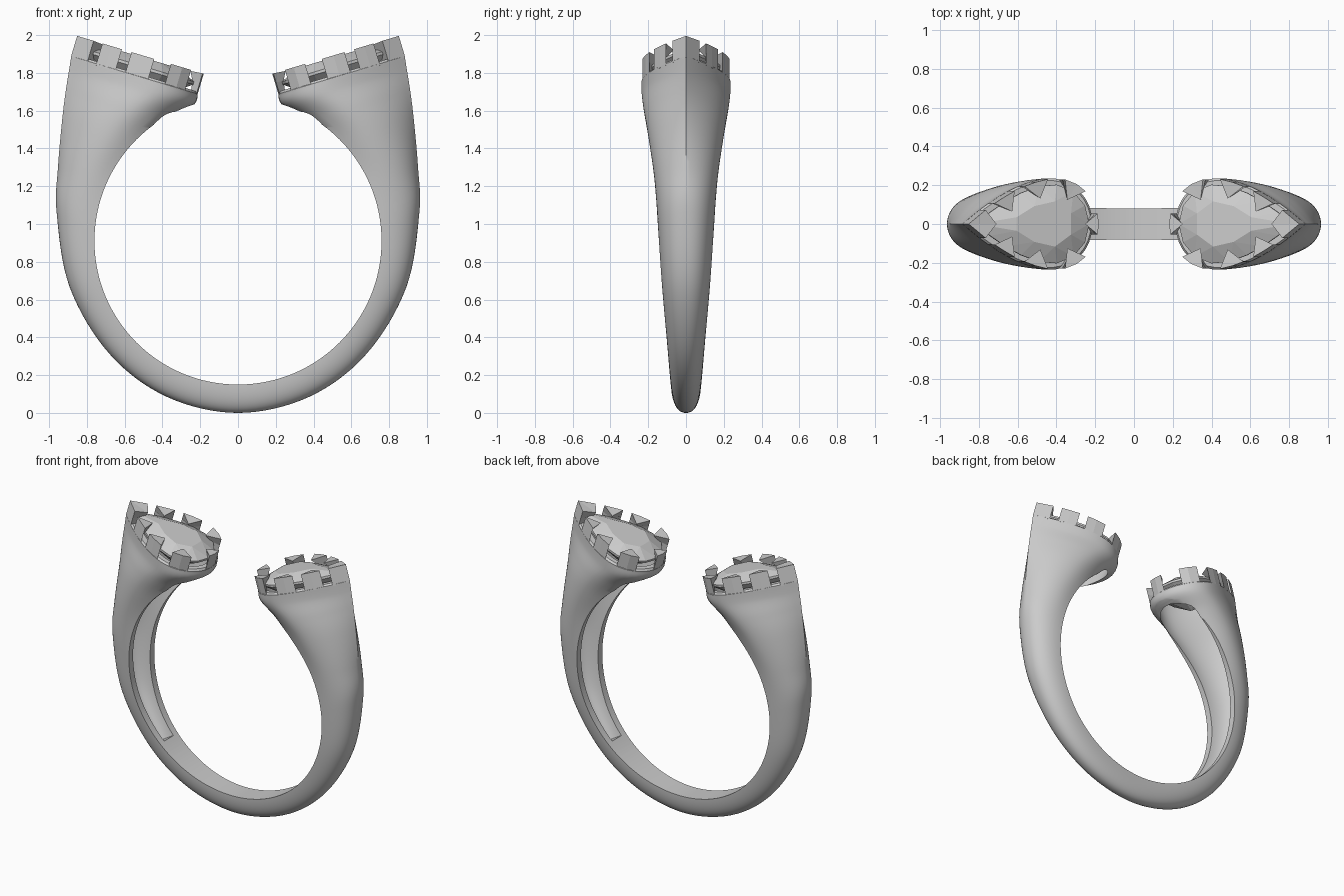
import bpy, bmesh
from math import sin, cos, pi, radians, hypot
from mathutils import Vector, Matrix

if "Cube" in bpy.data.objects:
    bpy.data.objects.remove(bpy.data.objects["Cube"])

CZ, R = 0.91, 0.76            # finger hole centre height and radius
NF, NS = 4, 18                # section points: inner flat, outer curve


def make(name, bm, smooth=None):
    bm.normal_update()
    bmesh.ops.recalc_face_normals(bm, faces=bm.faces)
    me = bpy.data.meshes.new(name)
    bm.to_mesh(me)
    bm.free()
    ob = bpy.data.objects.new(name, me)
    bpy.context.collection.objects.link(ob)
    if smooth:
        shade(ob, smooth)
    return ob


def shade(ob, deg):
    bpy.ops.object.select_all(action='DESELECT')
    ob.select_set(True)
    bpy.context.view_layer.objects.active = ob
    bpy.ops.object.shade_smooth_by_angle(angle=radians(deg))


def pear(u):
    """Half width (0..1) of the pear outline at u along its length."""
    if u < .33:
        return max(0, 1 - ((.33 - u) / .33) ** 2) ** .5
    return 1 - ((u - .33) / .67) ** 1.7


def half_section(m):
    """Half profile morphing from a D shape (m=0) to a pear (m=1)."""
    pts = []
    u0 = .33 * (1 - cos(pi / 4))
    for j in range(NF + NS + 1):
        if j <= NF:
            a = j / NF * pi / 4
            d, p = (0, j / NF), (.33 * (1 - cos(a)), sin(a))
        else:
            q = (j - NF) / NS
            u = u0 + (1 - u0) * q
            d = (sin(q * pi / 2) ** .75, max(0, cos(q * pi / 2)) ** .9)
            p = (u, max(0, pear(u)))
        pts.append((d[0] + (p[0] - d[0]) * m, d[1] + (p[1] - d[1]) * m))
    pts[-1] = (1, 0)
    return pts


def spline(keys, n):
    """Catmull-Rom through tuples."""
    out = []
    for i in range(len(keys) - 1):
        p0, p1 = keys[max(i - 1, 0)], keys[i]
        p2, p3 = keys[i + 1], keys[min(i + 2, len(keys) - 1)]
        for k in range(n):
            t = k / n
            out.append(tuple(.5 * (2 * b + (c - a) * t + (2 * a - 5 * b + 4 * c - d) * t * t
                             + (3 * b - a - 3 * c + d) * t ** 3)
                             for a, b, c, d in zip(p0, p1, p2, p3)))
    return out + [keys[-1]]


def loft(sections):
    bm = bmesh.new()
    rings = []
    for ix, iz, ox, oz, w, m in sections:
        h = half_section(min(1, max(0, m)))
        loop = [(u, v * w) for u, v in h] + [(u, -v * w) for u, v in h[-2:0:-1]]
        rings.append([bm.verts.new((ix + (ox - ix) * u, y, iz + (oz - iz) * u)) for u, y in loop])
    n = len(rings[0])
    for a, b in zip(rings, rings[1:]):
        for i in range(n):
            bm.faces.new((a[i], a[(i + 1) % n], b[(i + 1) % n], b[i]))
    bm.faces.new(rings[0])
    bm.faces.new(rings[-1])
    return bm


def inner(deg, r=.72):
    return (r * cos(radians(deg)), CZ + r * sin(radians(deg)))


def outer(deg):
    return (.96 * cos(radians(deg)), 1.06 + 1.06 * sin(radians(deg)))


def flip(k):
    return (-k[0], k[1], -k[2], k[3], k[4], k[5])


def inset(k, di, do, dw, up=0):
    ix, iz, ox, oz, w, m = k
    l = hypot(ox - ix, oz - iz)
    cx, cz = (ox - ix) / l, (oz - iz) / l
    return (ix + cx * di - cz * up, iz + cz * di + cx * up,
            ox - cx * do - cz * up, oz - cz * do + cx * up, w - dw, m)


# Sections of one side: inner x,z, outer x,z, half width, pear amount
keys = [(0, CZ - .72, 0, 0, .08, 0),
        (*inner(-67), *outer(-67), .087, 0),
        (*inner(-45), *outer(-45), .102, 0),
        (*inner(-20), *outer(-22), .127, 0),
        (*inner(2), *outer(0), .148, .05),
        (*inner(25), .953, 1.3, .173, .3),
        (*inner(45), .93, 1.56, .205, .65),
        (*inner(60, .735), .911, 1.71, .225, .9),
        (.235, 1.63, .895, 1.81, .235, 1),
        (.213, 1.688, .883, 1.888, .236, 1)]
lip = inset(keys[-1], .012, .014, .012, .012)

# Shank with both flared heads
path = spline([flip(k) for k in keys[:0:-1]] + keys, 8)
shank = make("shank", loft([flip(lip)] + path + [lip]))

# Cutters: finger hole and the hollow channel of each side
bm = bmesh.new()
bmesh.ops.create_cone(bm, cap_ends=True, segments=144, radius1=R, radius2=R, depth=1,
                      matrix=Matrix.Translation((0, 0, CZ)) @ Matrix.Rotation(pi / 2, 4, 'X'))
cutters = [make("hole_cutter", bm)]
hollow = [inset(k, -.05, .07, .045) for k in keys[2:-2]]
hollow += [inset(k, .04, .09, .045) for k in keys[-2:]]
hollow = spline(hollow, 6) + [inset(hollow[-1], 0, 0, 0, .06)]
cutters.append(make("channel_cutter_right", loft(hollow)))
cutters.append(make("channel_cutter_left", loft([flip(k) for k in hollow])))
bpy.context.view_layer.objects.active = shank
for c in cutters:
    c.hide_render = True
    mod = shank.modifiers.new("cut", 'BOOLEAN')
    mod.operation, mod.solver, mod.object = 'DIFFERENCE', 'EXACT', c
    bpy.ops.object.modifier_apply(modifier=mod.name)
for c in cutters:
    bpy.data.objects.remove(c)
shade(shank, 32)

# Head frame: a along the pear, y across, h above the tilted top
L, W = hypot(.67, .2), .235
CA, SA = .67 / L, .2 / L


def head(side, a, y, h):
    return Vector((side * (.21 + a * CA - h * SA), y, 1.70 + a * SA + h * CA))


# Half outline with arc lengths, so prongs can be spaced along it
line = [(0, 0)]
for i in range(1, 201):
    u = (1 - cos(pi * i / 200)) / 2
    line.append((u * L, pear(u) * W))
arc = [0]
for p, q in zip(line, line[1:]):
    arc.append(arc[-1] + hypot(q[0] - p[0], q[1] - p[1]))
TOTAL = arc[-1]


def at(s):
    """Outline point at signed arc length from the round end."""
    sign = 1 if s >= 0 else -1
    s = abs(s)
    if s > TOTAL:
        s, sign = 2 * TOTAL - s, -sign
    i = min(range(len(arc)), key=lambda k: abs(arc[k] - s))
    return Vector((line[i][0], line[i][1] * sign))


def prong(bm, side, s, half, depth):
    l, c, r = at(s - half), at(s), at(s + half)
    n = Vector((l.y - r.y, r.x - l.x)).normalized()
    if n.dot(Vector((.36 * L, 0)) - c) < 0:
        n = -n
    base = (l + r) / 2
    rows = []
    for h, d in ((-.02, .03), (.05, .04), (.1, depth)):
        ap = base + n * d
        rows.append([bm.verts.new(head(side, p.x, p.y, hh)) for p, hh in
                     ((l, h), (c, h), (r, h), (ap, h - d * .1))])
    for a, b in zip(rows, rows[1:]):
        for i in range(4):
            bm.faces.new((a[i], a[(i + 1) % 4], b[(i + 1) % 4], b[i]))
    bm.faces.new(rows[0])
    t = rows[-1]
    bm.faces.new((t[0], t[1], t[3]))
    bm.faces.new((t[1], t[2], t[3]))


for side, word in ((1, "right"), (-1, "left")):
    # Claw prongs around each head
    bm = bmesh.new()
    prong(bm, side, 0, .055, .065)
    prong(bm, side, TOTAL, .115, .06)
    for s in (.25, .475, .66):
        for k in (1, -1):
            prong(bm, side, k * s, .064, .085)
    make("prongs_" + word, bm)

    # Faceted pear stone
    bm = bmesh.new()
    n = 16
    for scale, h, shift, count in ((.87, .03, 0, n), (.87, .045, 0, n),
                                   (.5, .09, .5, n // 2), (.5, -.05, .5, n // 2),
                                   (.03, -.12, 0, 3)):
        for i in range(count):
            p = at(((i + shift) / count * 2 - 1) * TOTAL)
            a = .38 * L + (p.x - .38 * L) * scale
            bm.verts.new(head(side, a, p.y * scale, h))
    bmesh.ops.convex_hull(bm, input=bm.verts)
    loose = [v for v in bm.verts if not v.link_faces]
    bmesh.ops.delete(bm, geom=loose, context='VERTS')
    make("stone_" + word, bm)
